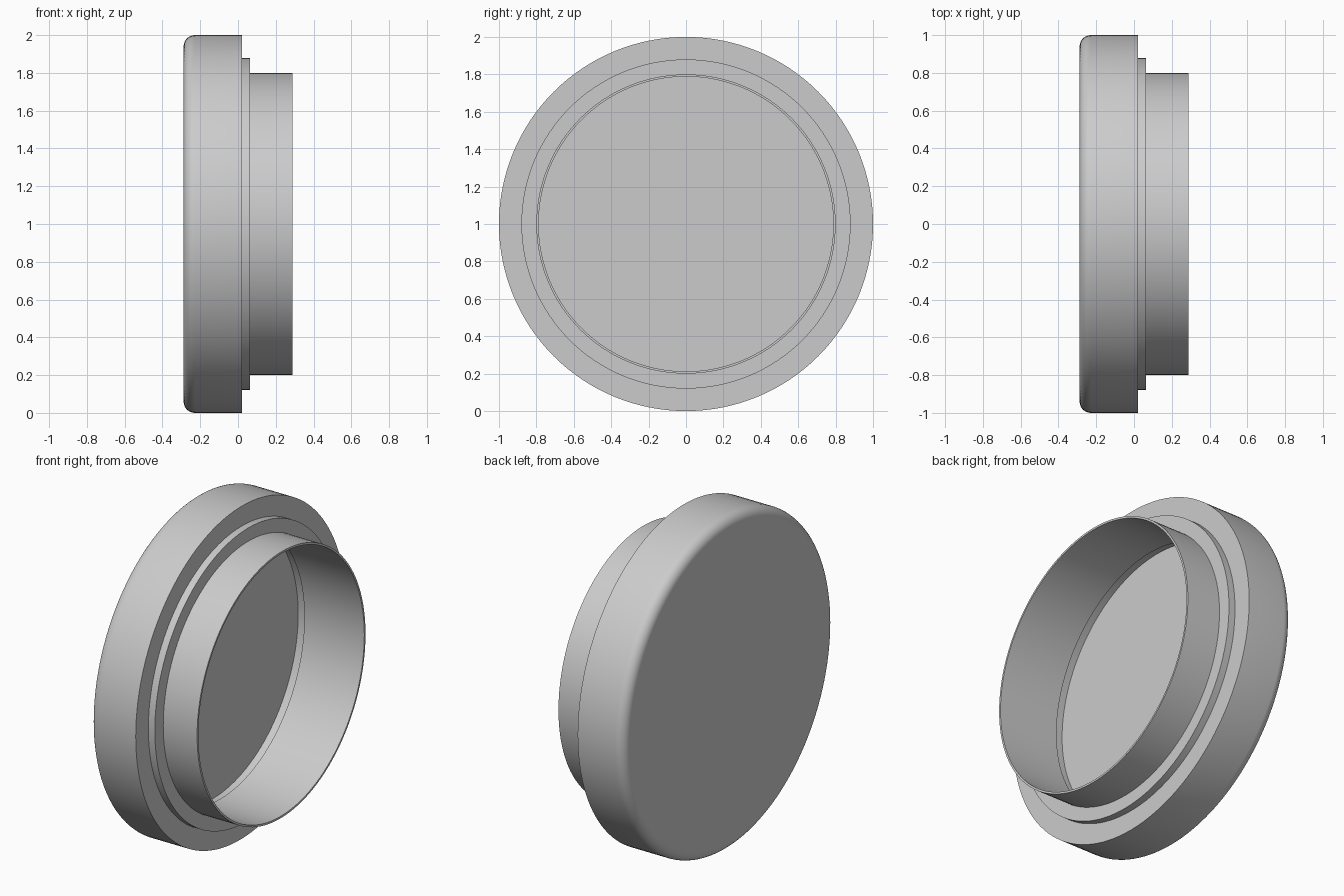
import bpy, bmesh
from math import pi, sin, cos, radians
from mathutils import Vector, Matrix

cube = bpy.data.objects.get("Cube")
if cube:
    bpy.data.objects.remove(cube, do_unlink=True)

SEGMENTS = 128
BACK, FRONT = -0.288, 0.288      # closed face and open rim along x
FILLET = 0.06

grey = bpy.data.materials.new("plain grey")
grey.use_nodes = True
colour = (0.6, 0.6, 0.6, 1)
grey.diffuse_color = colour
grey.node_tree.nodes["Principled BSDF"].inputs["Base Color"].default_value = colour


def lathe(name, profile):
    """Turn (x, radius) points around the x axis at height 1."""
    bm = bmesh.new()
    verts = [bm.verts.new((x, 0, r)) for x, r in profile]
    edges = [bm.edges.new(pair) for pair in zip(verts, verts[1:])]
    bmesh.ops.spin(bm, geom=verts + edges, cent=(0, 0, 0), axis=(1, 0, 0),
                   angle=2 * pi, steps=SEGMENTS)
    bmesh.ops.remove_doubles(bm, verts=bm.verts, dist=0.0001)
    bmesh.ops.recalc_face_normals(bm, faces=bm.faces)
    bmesh.ops.translate(bm, verts=bm.verts, vec=Vector((0, 0, 1)))
    mesh = bpy.data.meshes.new(name)
    bm.to_mesh(mesh)
    bm.free()
    mesh.materials.append(grey)
    obj = bpy.data.objects.new(name, mesh)
    bpy.context.collection.objects.link(obj)
    bpy.ops.object.select_all(action="DESELECT")
    obj.select_set(True)
    bpy.context.view_layer.objects.active = obj
    bpy.ops.object.shade_smooth_by_angle(angle=radians(30))
    return obj


# Closed face with a rounded edge
profile = [(BACK, 0), (BACK, 0.93)]
for i in range(9):
    a = i / 8 * pi / 2
    profile.append((BACK + FILLET * (1 - cos(a)), 1 - FILLET * (1 - sin(a))))

# Grip, shoulder step and thin sleeve
profile += [(0.02, 1), (0.02, 0.88), (0.063, 0.88), (0.063, 0.80), (FRONT, 0.80)]

# Sleeve bore, slight undercut and cavity floor
profile += [(FRONT, 0.788), (-0.11, 0.788), (-0.11, 0.80), (-0.16, 0.80), (-0.16, 0)]

lathe("round_cap", profile)
